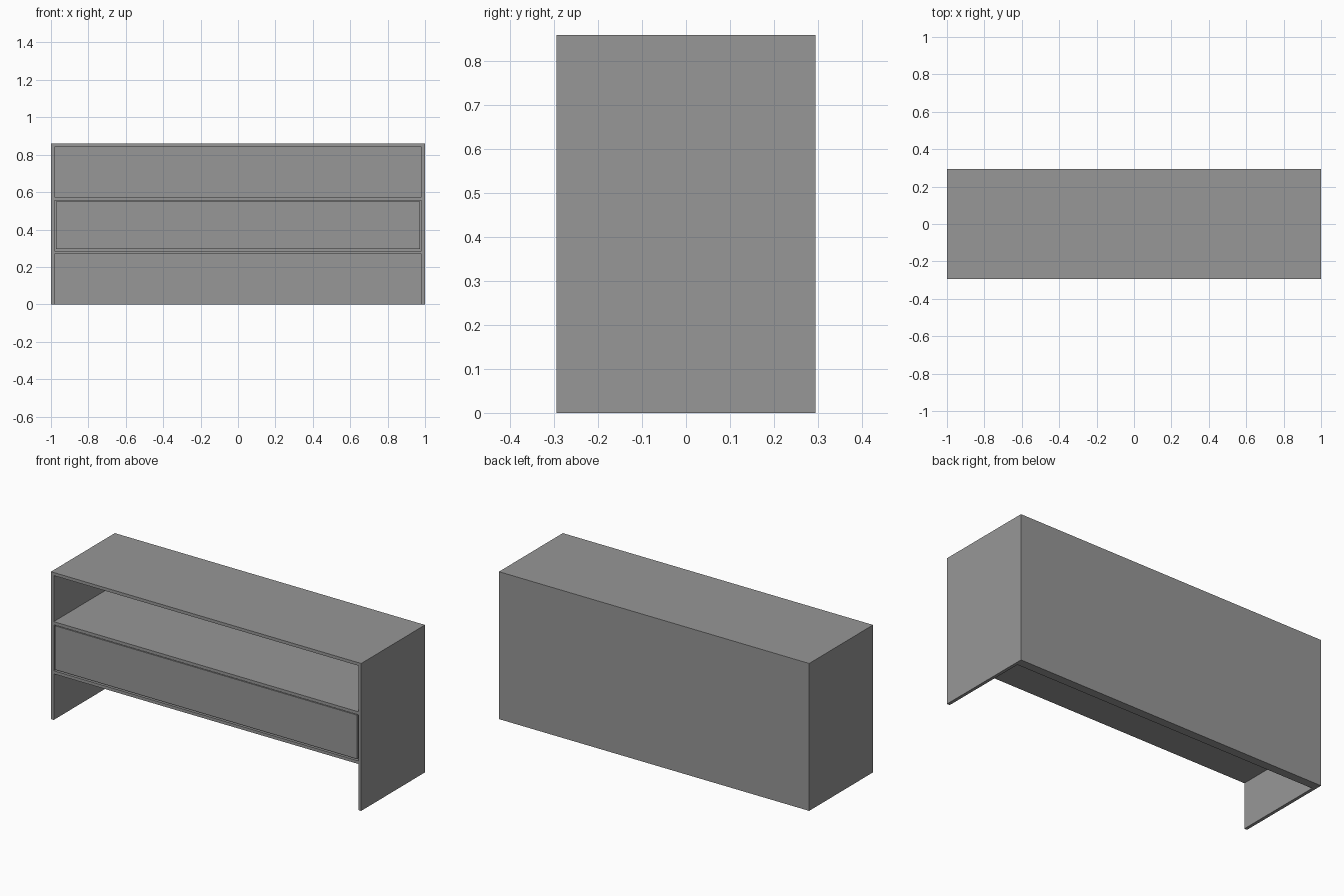
import bpy

if "Cube" in bpy.data.objects:
    bpy.data.objects.remove(bpy.data.objects["Cube"])

W, D, H = 1.0, 0.294, 0.859      # half width, half depth, height
T = 0.018                        # board thickness
BACK = 0.05                      # back panel thickness
BAY = (H - 3 * T) / 3            # clear height of each of the three bays

grey = bpy.data.materials.new("plain_grey")
grey.diffuse_color = (0.31, 0.31, 0.31, 1)
grey.use_nodes = True
grey.node_tree.nodes["Principled BSDF"].inputs["Base Color"].default_value = grey.diffuse_color


def board(name, x0, x1, y0, y1, z0, z1):
    """Axis-aligned box between the given limits."""
    bpy.ops.mesh.primitive_cube_add(
        size=1, location=((x0 + x1) / 2, (y0 + y1) / 2, (z0 + z1) / 2))
    ob = bpy.context.object
    ob.name = name
    ob.scale = (x1 - x0, y1 - y0, z1 - z0)
    bpy.ops.object.transform_apply(location=False, rotation=False, scale=True)
    ob.data.materials.append(grey)
    return ob


# Carcass: sides, top and full-height back
board("left_side", -W, -W + T, -D, D, 0, H)
board("right_side", W - T, W, -D, D, 0, H)
board("top_board", -W + T, W - T, -D, D, H - T, H)
board("back_panel", -W + T, W - T, D - BACK, D, 0, H - T)

# Two shelves dividing the three bays
for name, z in (("lower_shelf", BAY), ("middle_shelf", 2 * BAY + T)):
    board(name, -W + T, W - T, -D, D - BACK, z, z + T)

# Drawer in the middle bay: flush front with an open tray behind
x = W - T - 0.009
z0, z1 = BAY + T + 0.009, 2 * BAY + T - 0.004
yf, yb = -D + T, D - BACK - 0.01
board("drawer_front", -x, x, -D, yf, z0, z1)
board("drawer_left", -x, -x + T, yf, yb, z0, z1)
board("drawer_right", x - T, x, yf, yb, z0, z1)
board("drawer_back", -x + T, x - T, yb - T, yb, z0, z1)
board("drawer_bottom", -x + T, x - T, yf, yb - T, z0, z0 + T)
